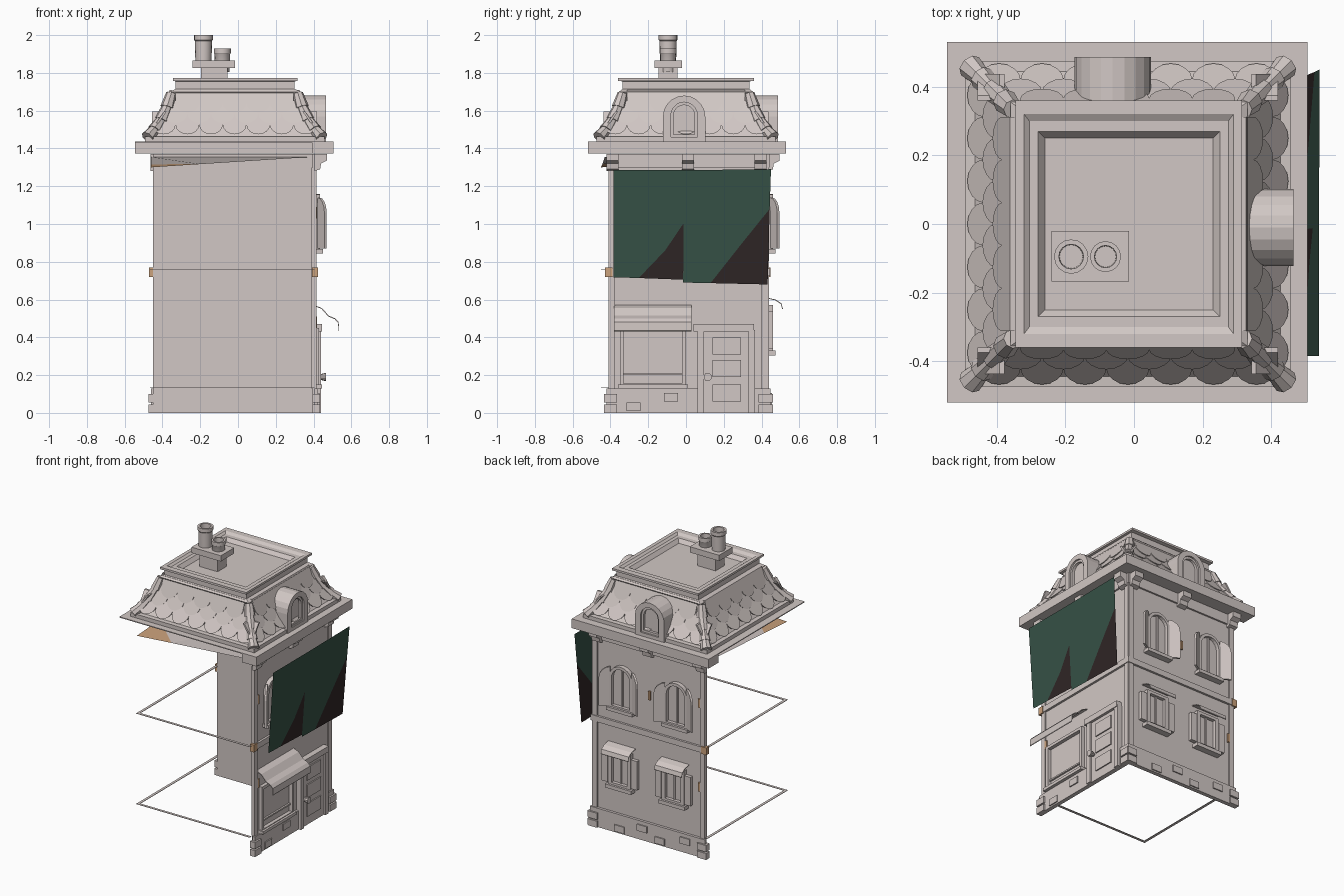
import bpy, bmesh, math, random
from mathutils import Vector, Matrix

if "Cube" in bpy.data.objects:
    bpy.data.objects.remove(bpy.data.objects["Cube"])

random.seed(4)


def material(name, rgb):
    m = bpy.data.materials.new(name)
    m.diffuse_color = (*rgb, 1)
    m.use_nodes = True
    m.node_tree.nodes["Principled BSDF"].inputs["Base Color"].default_value = m.diffuse_color
    return m


STONE = material("pale stone", (0.64, 0.575, 0.555))
GREEN = material("dark green cloth", (0.037, 0.084, 0.062))
BROWN = material("dark brown cloth", (0.029, 0.019, 0.019))
TAN = material("tan patch", (0.60, 0.36, 0.20))


def mesh(name, verts, faces, mats=(STONE,), index=None, fix=True):
    me = bpy.data.meshes.new(name)
    me.from_pydata([tuple(v) for v in verts], [], faces)
    for m in mats:
        me.materials.append(m)
    if index:
        for p, i in zip(me.polygons, index):
            p.material_index = i
    if fix:
        bm = bmesh.new()
        bm.from_mesh(me)
        bmesh.ops.recalc_face_normals(bm, faces=bm.faces)
        bm.to_mesh(me)
        bm.free()
    ob = bpy.data.objects.new(name, me)
    bpy.context.collection.objects.link(ob)
    return ob


# f(a, depth, b) places a flat outline (a, b) in the world
def prism(name, pts, c0, c1, f, mat=STONE):
    n = len(pts)
    vs = [f(a, c, b) for c in (c0, c1) for a, b in pts]
    fs = [tuple(range(n)), tuple(range(n, 2 * n))]
    fs += [(i, (i + 1) % n, n + (i + 1) % n, n + i) for i in range(n)]
    return mesh(name, vs, fs, (mat,))


def frame(name, outer, inner, c0, c1, f):
    n = len(outer)
    loops = ((outer, c0), (outer, c1), (inner, c1), (inner, c0))
    vs = [f(a, c, b) for pts, c in loops for a, b in pts]
    fs = [(k * n + i, k * n + (i + 1) % n, (k + 1) % 4 * n + (i + 1) % n, (k + 1) % 4 * n + i)
          for k in range(4) for i in range(n)]
    return mesh(name, vs, fs)


def rect(a0, a1, b0, b1):
    return [(a0, b0), (a1, b0), (a1, b1), (a0, b1)]


def arch(u, z0, top, hw, n=10):
    zs = top - hw
    return [(u - hw, z0)] + [(u - hw * math.cos(math.pi * i / n), zs + hw * math.sin(math.pi * i / n))
                             for i in range(n + 1)] + [(u + hw, z0)]


def world(x, y, z):
    return (x, y, z)


def box(name, x0, x1, y0, y1, z0, z1, mat=STONE):
    return prism(name, rect(x0, x1, z0, z1), y0, y1, world, mat)


def tube(name, p, q, r1, r2, n=8):
    p, q = Vector(p), Vector(q)
    bm = bmesh.new()
    rot = (q - p).to_track_quat('Z', 'Y').to_matrix().to_4x4()
    bmesh.ops.create_cone(bm, cap_ends=True, segments=n, radius1=r1, radius2=r2, depth=(q - p).length,
                          matrix=Matrix.Translation((p + q) / 2) @ rot)
    ob = mesh(name, [], [])
    bm.to_mesh(ob.data)
    bm.free()
    return ob


def right(u, d, z):
    return (0.405 + d, u, z)


def back(u, d, z):
    return (u, 0.43 + d, z)


# Walls, plinth, mid band, pilasters and brackets on the two built sides
for side, f, a, b in (("right", right, -0.41, 0.43), ("back", back, -0.45, 0.405)):
    prism(side + "_wall", rect(a, b, 0, 1.37), -0.01, 0, f)
    prism(side + "_plinth", rect(a - 0.01, b + 0.018, 0, 0.13), 0, 0.018, f)
    prism(side + "_mid_band", rect(a, b + 0.015, 0.725, 0.765), 0, 0.015, f)
    prism(side + "_band_end", rect(a - 0.02, a + 0.02, 0.72, 0.77), -0.012, 0.018, f, TAN)
    prism(side + "_top_band", rect(a, b + 0.012, 1.30, 1.37), 0, 0.012, f)
    for u in (a, b - 0.03):
        prism(side + "_pilaster", rect(u, u + 0.035, 0.13, 1.3), -0.015, 0.01, f)
    for u in (a + 0.02, (a + b) / 2, b - 0.035):
        prism(side + "_bracket", [(0, 1.28), (0.03, 1.29), (0.035, 1.32), (0.065, 1.335), (0.065, 1.37), (0, 1.37)],
              u - 0.032, u + 0.032, lambda p, c, q, f=f: f(c, p, q))
    # loose stones on the plinth and corners
    for u in (a - 0.025, b - 0.045):
        for z in (0.0, 0.055):
            prism(side + "_corner_stone", rect(u, u + 0.07, z, z + 0.045), -0.01, 0.03, f)
    for i in range(4):
        u = a + 0.08 + i * 0.17 + random.uniform(0, 0.06)
        if side == "right" and u > 0:
            continue
        z = random.choice((0.01, 0.06))
        prism(side + "_stone", rect(u, u + 0.075, z, z + 0.045), 0, 0.026, f)
    # small tan patches
    for u, z in ((a + 0.035, 0.45), (a + 0.035, 1.03), ((a + b) / 2 - 0.01, 0.98)):
        prism(side + "_tan_patch", rect(u, u + 0.015, z, z + 0.06), 0, 0.012, f, TAN)


# Arched upper windows with half-open shutters
def upper_window(f, u):
    frame("arched_frame", arch(u, 0.86, 1.16, 0.09), arch(u, 0.88, 1.14, 0.07), 0, 0.03, f)
    prism("arched_pane", arch(u, 0.87, 1.15, 0.08), 0, 0.006, f)
    prism("pane_bar", rect(u - 0.006, u + 0.006, 0.88, 1.14), 0, 0.015, f)
    prism("window_sill", rect(u - 0.1, u + 0.1, 0.845, 0.868), 0, 0.045, f)
    for s in (-1, 1):
        def g(a, c, z, s=s):
            return f(u + s * (0.088 + a * 0.85 - c * 0.5), 0.015 + a * 0.5 + c * 0.85, z)
        edge = [(0, 0.87), (0.075, 0.87)] + [(0.075 * math.cos(t), 1.06 + 0.08 * math.sin(t))
                                             for t in (0, 0.4, 0.8, 1.2, 1.57)]
        prism("arched_shutter", edge, 0, 0.014, g)


def awning(name, profile, u0, u1, f):
    inner = [(d - 0.003, z - 0.004) for d, z in reversed(profile)]
    prism(name, profile + inner, u0, u1, lambda p, c, q: f(c, p, q))


# Square lower windows with small awnings
def lower_window(f, u):
    frame("lower_frame", rect(u - 0.085, u + 0.085, 0.32, 0.57), rect(u - 0.06, u + 0.06, 0.345, 0.55), 0, 0.03, f)
    prism("lower_pane", rect(u - 0.07, u + 0.07, 0.33, 0.56), 0, 0.006, f)
    prism("lower_pane_bar", rect(u - 0.006, u + 0.006, 0.34, 0.55), 0, 0.014, f)
    prism("lower_sill", rect(u - 0.1, u + 0.1, 0.305, 0.33), 0, 0.045, f)
    for s in (-1, 1):
        prism("lower_shutter", rect(u + s * 0.09, u + s * 0.135, 0.34, 0.54), 0.005, 0.03, f)
    awning("lower_awning", [(0.0, 0.61), (0.045, 0.6), (0.075, 0.58), (0.083, 0.552)], u - 0.105, u + 0.105, f)


for u in (0.18, -0.24):
    upper_window(back, u)
for u in (0.20, -0.21):
    upper_window(right, u)
for u in (0.19, -0.22):
    lower_window(back, u)

# Shop window with wide awning
frame("shop_frame", rect(-0.35, 0.0, 0.13, 0.45), rect(-0.33, -0.02, 0.155, 0.43), 0, 0.025, right)
prism("shop_sill", rect(-0.36, 0.01, 0.13, 0.15), 0, 0.04, right)
prism("shop_rail", rect(-0.33, -0.02, 0.2, 0.21), 0, 0.012, right)
awning("shop_awning", [(0.0, 0.57), (0.04, 0.555), (0.075, 0.515), (0.11, 0.5), (0.128, 0.48), (0.13, 0.435)],
       -0.38, 0.03, right)

# Door with frame, panels and knob
prism("door", rect(0.09, 0.33, 0.0, 0.43), 0, 0.022, right)
for u in (0.06, 0.33):
    prism("door_post", rect(u, u + 0.035, 0, 0.44), 0, 0.035, right)
prism("door_lintel", rect(0.04, 0.36, 0.43, 0.47), 0, 0.04, right)
for z in (0.06, 0.19, 0.31):
    prism("door_panel", rect(0.14, 0.29, z, z + 0.09), 0.02, 0.03, right)
tube("door_knob", right(0.115, 0.02, 0.19), right(0.115, 0.06, 0.19), 0.012, 0.022, 10)

# Thin ledges left along the open front and left sides
for z in (0.135, 0.762):
    box("front_ledge", -0.465, 0.405, -0.45, -0.432, z - 0.003, z)
    box("left_ledge", -0.465, -0.447, -0.45, 0.43, z - 0.003, z)


# Two hanging banners, each with a dark lower corner
def banner(name, corners, low, mid, high):
    tl, tr, br, bl = corners
    pts = [bl, low, mid, high, tr, tl, br]
    vs = [(0.5 + (z - 0.69) / 0.6 * 0.04, y, z) for y, z in pts]
    mesh(name, vs, [(0, 1, 2, 3, 4, 5), (1, 6, 3, 2)], (GREEN, BROWN), (0, 1), False)


banner("left_banner", [(-0.385, 1.285), (-0.01, 1.285), (-0.015, 0.705), (-0.385, 0.718)],
       (-0.25, 0.714), (-0.11, 0.86), (-0.012, 1.005))
banner("right_banner", [(-0.01, 1.285), (0.45, 1.29), (0.432, 0.68), (-0.015, 0.69)],
       (0.13, 0.687), (0.29, 0.89), (0.443, 1.08))

# Sagging ceiling sheet, tan at the drooping corner
mesh("ceiling", [(-0.46, -0.45, 1.30), (0.39, -0.43, 1.355), (0.39, 0.43, 1.355), (-0.46, 0.43, 1.355),
                 (-0.2, -0.443, 1.317), (-0.46, -0.2, 1.316)],
     [(0, 4, 5), (4, 1, 2), (4, 2, 3, 5)], (TAN, STONE), (0, 1, 1), False)

# Eaves: solid on the built sides, thin sheet elsewhere
box("eaves_sheet", -0.545, 0.505, -0.52, 0.53, 1.43, 1.436)
box("back_eaves", -0.545, 0.505, 0.42, 0.53, 1.372, 1.43)
box("right_eaves", 0.395, 0.505, -0.52, 0.42, 1.372, 1.43)

# Mansard roof body
CX = -0.018
PROFILE = [(1.436, 0.475), (1.462, 0.475), (1.464, 0.445), (1.5, 0.415), (1.56, 0.375), (1.63, 0.345), (1.70, 0.33)]


def radius(z):
    for (z0, r0), (z1, r1) in zip(PROFILE, PROFILE[1:]):
        if z <= z1:
            return r0 + (r1 - r0) * max(0, (z - z0) / (z1 - z0))
    return PROFILE[-1][1]


def square_loft(name, rings, cx):
    vs = [(cx + sx * rx, sy * ry, z) for z, rx, ry in rings for sx, sy in ((-1, -1), (1, -1), (1, 1), (-1, 1))]
    fs = [(4 * k + i, 4 * k + (i + 1) % 4, 4 * k + 4 + (i + 1) % 4, 4 * k + 4 + i)
          for k in range(len(rings) - 1) for i in range(4)]
    return mesh(name, vs, fs + [tuple(range(len(vs) - 4, len(vs)))])


square_loft("roof_body", [(z, r, r) for z, r in PROFILE], CX)

# Rounded shingles in staggered rows on all four slopes
for k in range(4):
    ca, sa = round(math.cos(k * math.pi / 2)), round(math.sin(k * math.pi / 2))
    for row, zb in enumerate((1.475, 1.535, 1.59)):
        def f(u, d, z, zb=zb, ca=ca, sa=sa):
            d += radius(z) + 0.018 * (zb + 0.12 - z) / 0.12
            return (CX + d * ca - u * sa, d * sa + u * ca, z)
        w = 0.125
        for i in range(-3, 4):
            u = (i + 0.5 * (row % 2)) * w
            if abs(u) + w / 2 > radius(zb) + 0.01:
                continue
            shape = [(u - w / 2, zb + 0.12)] + [(u - w / 2 * math.cos(t * math.pi / 8),
                     zb + 0.05 - 0.05 * math.sin(t * math.pi / 8)) for t in range(9)] + [(u + w / 2, zb + 0.12)]
            prism("shingle", shape, 0, 0.014, f)

# Hip tiles down the corners
for sx in (-1, 1):
    for sy in (-1, 1):
        steps = [(1.69, 0.335), (1.62, 0.357), (1.55, 0.39), (1.5, 0.425), (1.462, 0.46)]
        for (z0, r0), (z1, r1) in zip(steps, steps[1:]):
            tube("hip_tile", (CX + sx * r0, sy * r0, z0), (CX + sx * r1, sy * r1, z1 - 0.004), 0.028, 0.037)

# Roof crown with a recessed flat top
square_loft("roof_crown", [(1.685, 0.335, 0.345), (1.70, 0.345, 0.355), (1.715, 0.315, 0.335), (1.755, 0.315, 0.335),
                           (1.758, 0.33, 0.36), (1.772, 0.33, 0.36), (1.772, 0.305, 0.32), (1.76, 0.29, 0.30),
                           (1.76, 0.265, 0.27), (1.735, 0.245, 0.25)], -0.015)


# Arched dormers
def dormer(f, u, d):
    prism("dormer_body", arch(u, 1.436, 1.67, 0.095), 0.28, d - 0.03, f)
    frame("dormer_arch", arch(u, 1.436, 1.68, 0.112), arch(u, 1.46, 1.645, 0.07), 0.31, d, f)
    frame("dormer_inner_frame", arch(u, 1.455, 1.65, 0.075), arch(u, 1.475, 1.63, 0.055), d - 0.04, d - 0.012, f)


dormer(lambda u, d, z: (d, u, z), -0.01, 0.465)
dormer(world, -0.062, 0.487)

# Chimney with two hollow pots
box("chimney_stem", -0.195, -0.055, -0.145, -0.045, 1.73, 1.83)
box("chimney_cap", -0.24, -0.015, -0.167, -0.02, 1.825, 1.865)
for x, z0, z1, r in ((-0.183, 1.855, 2.0, 0.05), (-0.083, 1.805, 1.93, 0.045)):
    n = 16
    rings = [(r * 0.85, z0), (r * 0.92, z1 - 0.03), (r, z1 - 0.025), (r, z1), (r * 0.72, z1), (r * 0.68, z0 + 0.07)]
    vs = [(x + q * math.cos(2 * math.pi * i / n), -0.095 + q * math.sin(2 * math.pi * i / n), z)
          for q, z in rings for i in range(n)]
    fs = [(k * n + i, k * n + (i + 1) % n, (k + 1) * n + (i + 1) % n, (k + 1) * n + i)
          for k in range(len(rings) - 1) for i in range(n)]
    pot = mesh("chimney_pot", vs, fs + [tuple(range(5 * n, 6 * n)), tuple(range(n))])
    for ob in bpy.context.selected_objects:
        ob.select_set(False)
    pot.select_set(True)
    bpy.context.view_layer.objects.active = pot
    bpy.ops.object.shade_smooth_by_angle(angle=math.radians(35))
